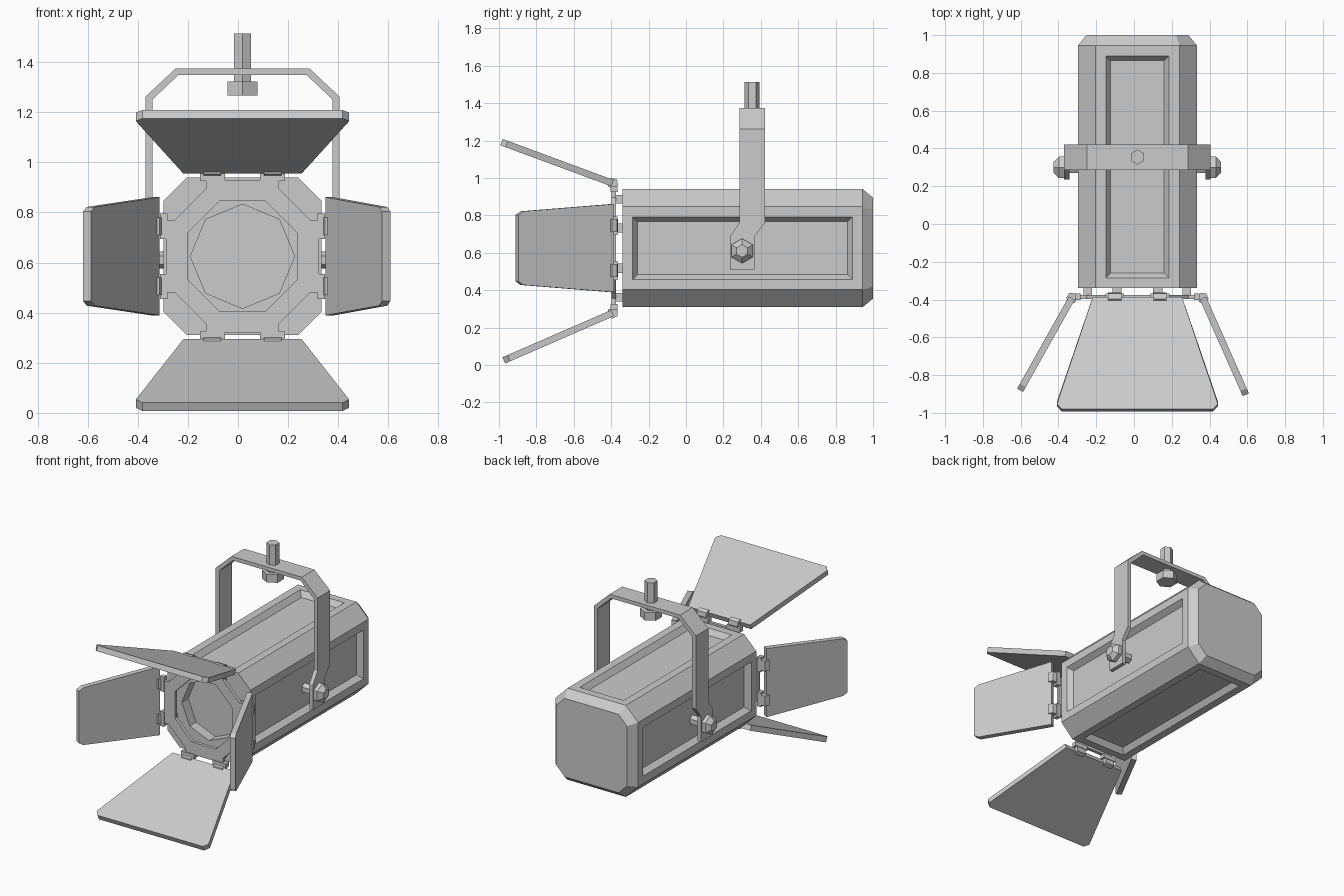
import bpy, bmesh, math
from mathutils import Matrix, Vector

cube = bpy.data.objects.get("Cube")
if cube:
    bpy.data.objects.remove(cube, do_unlink=True)

grey = bpy.data.materials.new("stage_grey")
grey.use_nodes = True
COLOR = (0.6, 0.6, 0.6, 1)
grey.diffuse_color = COLOR
grey.node_tree.nodes["Principled BSDF"].inputs["Base Color"].default_value = COLOR

CENTRE = Matrix.Translation((0.018, 0, 0.625))   # optical axis of the lamp


def finish(name, bm, matrix=CENTRE):
    bmesh.ops.recalc_face_normals(bm, faces=bm.faces)
    mesh = bpy.data.meshes.new(name)
    bm.to_mesh(mesh)
    bm.free()
    mesh.materials.append(grey)
    obj = bpy.data.objects.new(name, mesh)
    obj.matrix_world = matrix
    bpy.context.collection.objects.link(obj)
    return obj


def loft(rings, closed=False):
    """Skin a list of equal-length rings, capping the ends unless closed."""
    bm = bmesh.new()
    loops = [[bm.verts.new(p) for p in ring] for ring in rings]
    n = len(loops[0])
    for a, b in zip(loops, loops[1:] + (loops[:1] if closed else [])):
        for i in range(n):
            j = (i + 1) % n
            bm.faces.new((a[i], a[j], b[j], b[i]))
    if not closed:
        bm.faces.new(loops[0])
        bm.faces.new(loops[-1])
    return bm


def octagon(h, f, y):
    pts = [(h, -f), (h, f), (f, h), (-f, h), (-h, f), (-h, -f), (-f, -h), (f, -h)]
    return [(x, y, z) for x, z in pts]


def ngon(n, r, pos, axis, turn=0.0):
    """Ring of n points around the given axis at distance pos along it."""
    ring = []
    for k in range(n):
        a = math.tau * k / n + turn
        c, s = r * math.cos(a), r * math.sin(a)
        ring.append({"X": (pos, c, s), "Y": (c, pos, s), "Z": (c, s, pos)}[axis])
    return ring


def box(name, size, loc, matrix=CENTRE):
    bm = bmesh.new()
    bmesh.ops.create_cube(bm, size=1)
    bmesh.ops.scale(bm, vec=size, verts=bm.verts)
    bmesh.ops.translate(bm, vec=loc, verts=bm.verts)
    return finish(name, bm, matrix)


# Housing: chamfered box, bevelled back, recessed lens, sunk side panels
quarter = -math.pi / 4
bm = loft([
    octagon(0.27, 0.205, 1.0),
    octagon(0.315, 0.222, 0.945),
    octagon(0.315, 0.222, -0.34),
    ngon(8, 0.208, -0.34, "Y", quarter),
    ngon(8, 0.208, -0.27, "Y", quarter),
])
bmesh.ops.recalc_face_normals(bm, faces=bm.faces)
panels = [f for f in bm.faces
          if f.calc_area() > 0.4 and max(abs(f.normal.x), abs(f.normal.z)) > 0.99]
bmesh.ops.inset_individual(bm, faces=panels, thickness=0.077)
bmesh.ops.inset_individual(bm, faces=panels, thickness=0.037, depth=-0.037)
finish("housing", bm)

# Front frame: notched outer edge around an octagonal opening
corner = [(0.305, 0.145), (0.27, 0.145), (0.145, 0.27), (0.145, 0.305)]
outer, inner = [], []
for q in range(4):
    turn = Matrix.Rotation(-q * math.pi / 2, 3, "Y")
    outer += [turn @ Vector((x, 0, z)) for x, z in corner]
    hole = [(0.22, 0.091), (0.22, 0.091), (0.091, 0.22), (0.091, 0.22)]
    hole[1] = (0.2199, 0.0912)
    hole[2] = (0.0912, 0.2199)
    inner += [turn @ Vector((x, 0, z)) for x, z in hole]
front, back = Vector((0, -0.397, 0)), Vector((0, -0.375, 0))
finish("front_frame", loft([
    [p + front for p in outer], [p + back for p in outer],
    [p + back for p in inner], [p + front for p in inner]], closed=True))

# Barn doors with hinges and mounting posts, one set per side
doors = [("top", 0, 20.3, 0.634), ("left", 90, 23.9, 0.56),
         ("bottom", 180, 23.5, 0.635), ("right", 270, 29.3, 0.56)]
for side, around, tilt, length in doors:
    wide, end = (0.426, 0.4) if side in ("top", "bottom") else (0.197, 0.178)
    base = CENTRE @ Matrix.Rotation(math.radians(around), 4, "Y")
    hinge = (base @ Matrix.Translation((0, -0.392, 0.347))
             @ Matrix.Rotation(math.radians(-tilt), 4, "X"))
    shape = [(-0.236, 0), (-wide, 0.03 - length), (-end, -length),
             (end, -length), (wide, 0.03 - length), (0.236, 0)]
    finish(side + "_door",
           loft([[(x, y, t) for x, y in shape] for t in (-0.018, 0.018)]), hinge)
    for s in (-1, 1):
        x = s * 0.12
        finish(side + "_hinge_barrel",
               loft([ngon(6, 0.03, x + d, "X") for d in (-0.035, 0.035)]), hinge)
        box(side + "_hinge_bracket", (0.1, 0.035, 0.03), (x, -0.385, 0.315), base)
        box(side + "_post", (0.05, 0.045, 0.045), (s * 0.108, -0.358, 0.262), base)

# Yoke: flat strap, its arms cranked forward near the pivots
half = [(0.388, 0.51, 0.36, 0.51, 0.235, 0.365),
        (0.388, 0.685, 0.36, 0.685, 0.235, 0.365),
        (0.388, 0.76, 0.36, 0.76, 0.285, 0.422),
        (0.388, 1.262, 0.36, 1.25, 0.285, 0.422),
        (0.268, 1.374, 0.257, 1.348, 0.285, 0.422)]


def strap(s, xo, zo, xi, zi, y0, y1):
    return [(s * xo, y0, zo), (s * xo, y1, zo), (s * xi, y1, zi), (s * xi, y0, zi)]


LIFT = Matrix.Translation((0.018, 0, 0))
finish("yoke", loft([strap(1, *p) for p in half]
                    + [strap(-1, *p) for p in reversed(half)]), LIFT)

# Pivot bolts and tapered hexagonal knobs
pivot = Matrix.Translation((0.018, 0.3, 0.61))
for s, side in ((1, "left"), (-1, "right")):
    knob = [(0.066, 0.385), (0.066, 0.415), (0.034, 0.443)]
    finish(side + "_knob", loft([ngon(6, r, s * d, "X", math.pi / 2)
                                 for r, d in knob]), pivot)
    finish(side + "_pivot_bolt", loft([ngon(6, 0.034, s * d, "X", math.pi / 2)
                                       for d in (0.27, 0.37)]), pivot)

# Hanging stem and nut
hang = Matrix.Translation((0.018, 0.354, 0))
for name, r, z0, z1 in (("stem", 0.04, 1.27, 1.514), ("stem_nut", 0.069, 1.266, 1.322)):
    finish(name, loft([ngon(6, r, z, "Z", math.pi / 2) for z in (z0, z1)]), hang)
